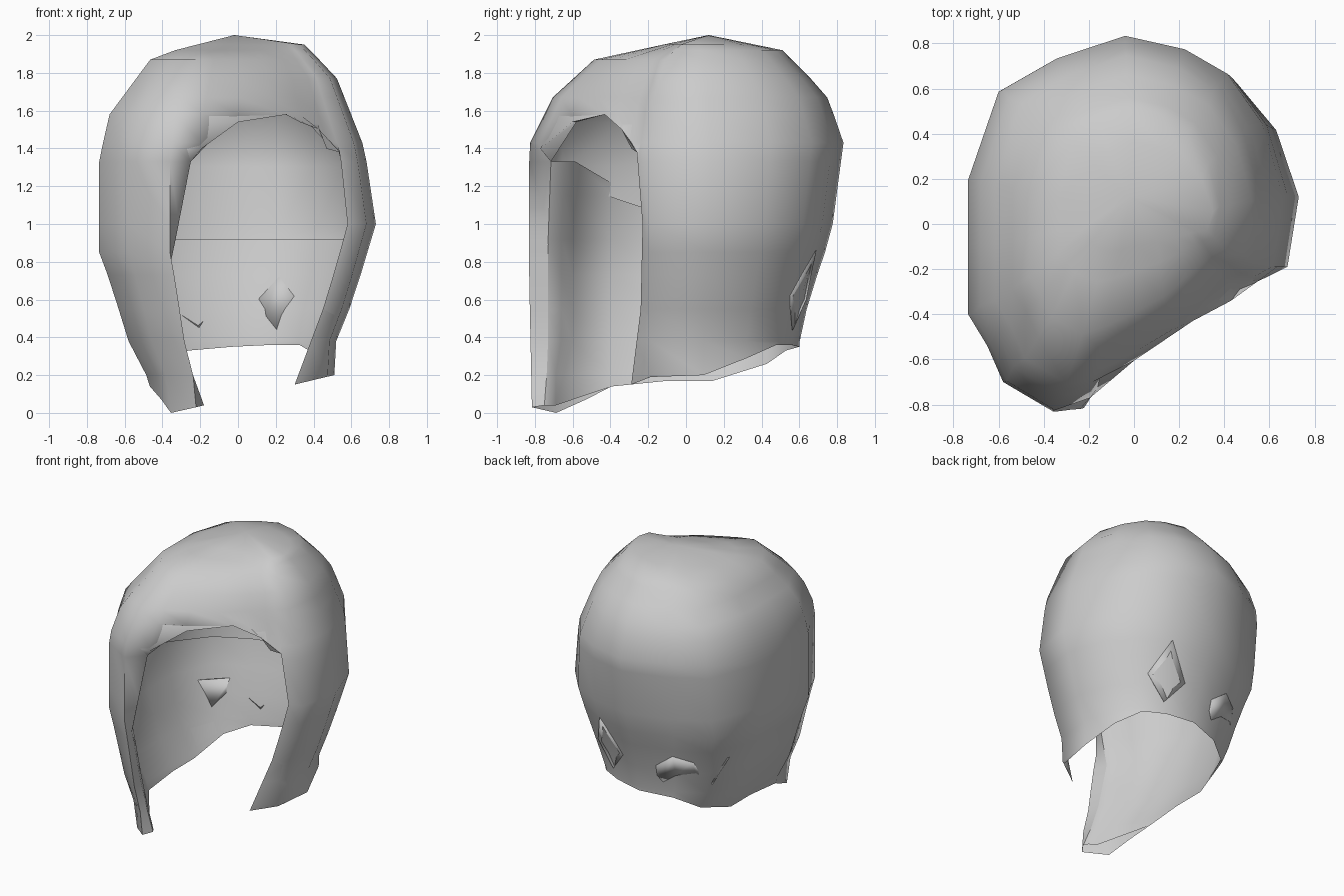
import bpy, bmesh
from mathutils import Vector
from mathutils.bvhtree import BVHTree

cube = bpy.data.objects.get("Cube")
if cube:
    bpy.data.objects.remove(cube)

grey = bpy.data.materials.new("plain_grey")
grey.use_nodes = True
grey.diffuse_color = (0.6, 0.6, 0.6, 1)
grey.node_tree.nodes["Principled BSDF"].inputs["Base Color"].default_value = (0.6, 0.6, 0.6, 1)

# Width limits of the hood as (height, distance) profiles
X_MIN = [(0, .45), (.17, .47), (.4, .59), (.65, .66), (.85, .735), (1.34, .735), (1.58, .68), (1.89, .45), (2, .02)]
X_MAX = [(0, .3), (.15, .46), (.2, .51), (.38, .52), (.6, .61), (1, .73), (1.4, .67), (1.78, .52), (1.95, .35), (2, .02)]
Y_MIN = [(0, .82), (.7, .835), (1.42, .835), (1.67, .71), (1.87, .49), (1.95, .12), (2, .02)]
Y_MAX = [(.37, .6), (.6, .65), (.95, .77), (1.44, .835), (1.69, .74), (1.92, .51), (2, .12)]
# Opening edges as (height, coordinate): long lock and short side
LOCK_X = [(.04, -.18), (.3, -.28), (.73, -.37), (.92, -.33), (1.33, -.25)]
LOCK_Y = [(.04, -.75), (.3, -.73), (.92, -.73), (1.33, -.715)]
SIDE_X = [(.15, .3), (.55, .45), (.78, .52), (1, .58), (1.38, .54)]
SIDE_Y = [(.15, -.29), (.55, -.24), (1, -.23), (1.38, -.26)]

# Plan outline from one opening edge round the back to the lock front:
# x, y, lower edge of shell, lower edge of lining
WRAP = [(.58, -.24, .15, .75), (.68, -.19, .19, .8), (.73, .13, .2, .88), (.63, .45, .29, .92),
        (.46, .67, .36, .92), (.25, .78, .36, .92), (-.04, .84, .35, .92), (-.35, .74, .33, .92),
        (-.6, .6, .26, .92), (-.735, .2, .17, .98), (-.735, -.1, .17, 1.05), (-.735, -.4, .14, 1.15),
        (-.65, -.54, .07, 1.2), (-.58, -.7, 0, 1.24), (-.36, -.83, .03, 1.3)]
# Brow columns above the opening: x, y, and the rim point
BROW = [(-.2, -.775, (-.25, -.715, 1.33)), (0, -.67, (-.05, -.58, 1.54)), (.22, -.55, (.26, -.43, 1.58)),
        (.4, -.4, (.43, -.34, 1.5)), (.52, -.29, (.54, -.26, 1.38))]
LEVELS = [1.95, 1.92, 1.87, 1.77, 1.67, 1.58, 1.43, 1.33, 1, .85, .73, .55, .38, .2, 0]
CROWN = Vector((-.02, .12, 2))


def lerp(table, z):
    if z <= table[0][0]:
        return table[0][1]
    for (z0, v0), (z1, v1) in zip(table, table[1:]):
        if z <= z1:
            return v0 + (v1 - v0) * (z - z0) / (z1 - z0)
    return table[-1][1]


def on_hood(x, y, z):
    sx = lerp(X_MAX, z) / .73 if x > 0 else lerp(X_MIN, z) / .735
    sy = lerp(Y_MAX, z) / .84 if y > 0 else lerp(Y_MIN, z) / .835
    return Vector((x * sx, y * sy, z))


def lock_rim(z):
    return Vector((lerp(LOCK_X, z), lerp(LOCK_Y, z), max(z, .04)))


def side_rim(z):
    return Vector((lerp(SIDE_X, z), lerp(SIDE_Y, z), max(z, .15)))


def shrink(p, s=.94):
    return Vector((p.x * s, p.y * s, p.z - .06 * max(0, p.z - .9)))


def finish(name, bm, angle=1.2):
    me = bpy.data.meshes.new(name)
    bm.to_mesh(me)
    bm.free()
    ob = bpy.data.objects.new(name, me)
    bpy.context.collection.objects.link(ob)
    me.materials.append(grey)
    bpy.ops.object.select_all(action='DESELECT')
    ob.select_set(True)
    bpy.context.view_layer.objects.active = ob
    bpy.ops.object.shade_smooth_by_angle(angle=angle)
    return ob


def face_adder(bm):
    """Return a function that adds a face and shares or drops repeated corners."""
    cache = {}

    def face(points):
        vs = []
        for p in points:
            key = tuple(round(c, 4) for c in p)
            if key not in cache:
                cache[key] = bm.verts.new(p)
            if cache[key] not in vs:
                vs.append(cache[key])
        if len(vs) > 2 and not bm.faces.get(vs):
            bm.faces.new(vs)
    return face


def dome(lining):
    """Ring-by-ring dome with an open front and open bottom."""
    bm = bmesh.new()
    face = face_adder(bm)

    def point(i, z):
        if i < len(WRAP):
            x, y, low, low_in = WRAP[i]
            z = max(z, low_in if lining else low)
            if i == 0 and z <= 1.38:
                return side_rim(z)
            p = on_hood(x, y, z)
            return shrink(p) if lining and i else p
        x, y, rim = BROW[i - len(WRAP)]
        if z <= rim[2]:
            on_lock = i == len(WRAP) and not lining
            return lock_rim(z) if on_lock else Vector(rim)
        p = on_hood(x, y, z)
        return shrink(p, 1) if lining else p

    n = len(WRAP) + len(BROW)
    top = shrink(CROWN) if lining else CROWN
    for i in range(n):
        j = (i + 1) % n
        face([top, point(i, LEVELS[0]), point(j, LEVELS[0])])
        for z0, z1 in zip(LEVELS, LEVELS[1:]):
            if i >= len(WRAP) and z1 < 1.33:
                break
            face([point(i, z0), point(i, z1), point(j, z1), point(j, z0)])
    bmesh.ops.recalc_face_normals(bm, faces=bm.faces)
    if lining:
        bmesh.ops.reverse_faces(bm, faces=bm.faces)
    return bm


# Outer shell and inner lining
shell = dome(False)
tree = BVHTree.FromBMesh(shell)
finish("hood_shell", shell)
finish("hood_lining", dome(True))

# Lower inner wall, turning in from the lock edge and running round the back
bm = bmesh.new()
face = face_adder(bm)
rows = []
for z in (1.33, 1.15, .92, .73, .55, .38, .2, .04):
    edge = lock_rim(z)
    depth = min(1, .4 + z * 1.5)
    row = [edge, edge + Vector((-.04, .07, 0)) * depth, edge + Vector((-.15, .13, 0)) * depth]
    for x, y, low, low_in in reversed(WRAP[1:12]):
        h = max(low, min(z, low_in + .06))
        p = on_hood(x, y, h)
        s = .996 - .05 * max(0, h - .4)
        row.append(Vector((p.x * s, p.y * s, h)))
    row.append(side_rim(min(z, .85)))
    rows.append(row)
for a, b in zip(rows, rows[1:]):
    for k in range(len(a) - 1):
        face([a[k], a[k + 1], b[k + 1], b[k]])
bmesh.ops.recalc_face_normals(bm, faces=bm.faces)
finish("inner_wall", bm)


# Thin patches lying on the lower back
def patch(name, points):
    bm = bmesh.new()
    vs = []
    for p in points:
        start = Vector((0, .1, p[2]))
        hit = tree.ray_cast(start, (Vector(p) - start).normalized())[0]
        vs.append(bm.verts.new(hit or p))
    bm.faces.new(vs)
    bmesh.ops.triangulate(bm, faces=bm.faces)
    ob = finish(name, bm, .5)
    mod = ob.modifiers.new("thickness", 'SOLIDIFY')
    mod.thickness = .009
    mod.offset = 0


patch("diamond_patch", [(.22, .65, .86), (.34, .55, .62), (.21, .57, .44), (.08, .64, .6)])
patch("ragged_patch", [(-.16, .55, .5), (-.2, .55, .45), (-.27, .5, .52), (-.38, .45, .55),
                       (-.46, .38, .45), (-.5, .3, .65), (-.36, .47, .64), (-.26, .52, .68), (-.16, .56, .58)])
